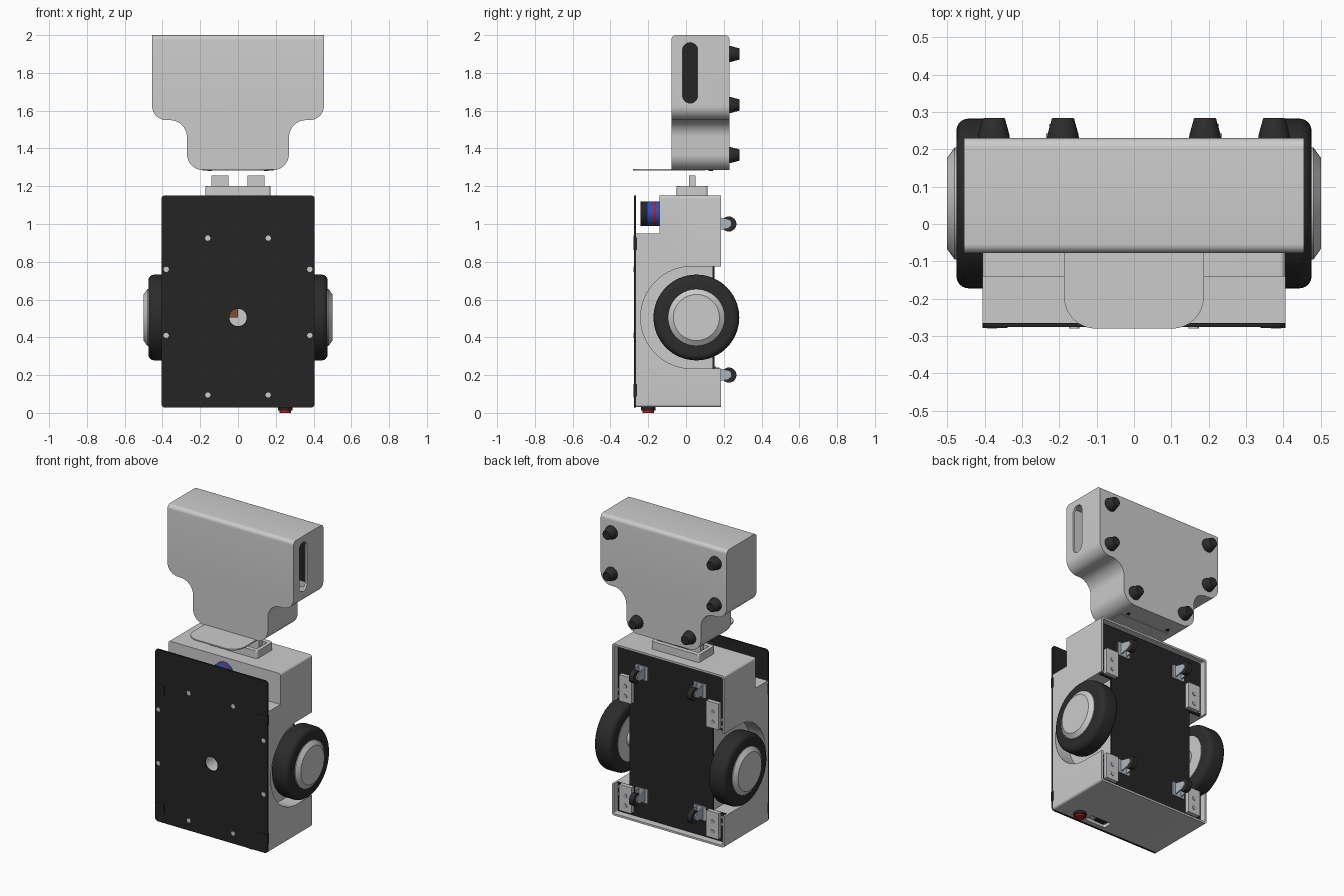
import bpy, bmesh
from math import sin, cos, pi, radians
from mathutils import Vector

if "Cube" in bpy.data.objects:
    bpy.data.objects.remove(bpy.data.objects["Cube"])


def material(name, rgb):
    m = bpy.data.materials.new(name)
    m.diffuse_color = (*rgb, 1)
    m.use_nodes = True
    m.node_tree.nodes["Principled BSDF"].inputs["Base Color"].default_value = m.diffuse_color
    return m


BLACK = material("black", (0.018, 0.018, 0.018))
RUBBER = material("rubber", (0.025, 0.025, 0.025))
BLUE = material("blue", (0.02, 0.08, 0.5))
RED = material("red", (0.5, 0.01, 0.01))
STEEL = material("steel", (0.42, 0.48, 0.54))
BROWN = material("brown", (0.22, 0.08, 0.03))


def finish(name, bm, mat):
    bmesh.ops.recalc_face_normals(bm, faces=bm.faces)
    me = bpy.data.meshes.new(name)
    bm.to_mesh(me)
    bm.free()
    ob = bpy.data.objects.new(name, me)
    bpy.context.collection.objects.link(ob)
    if mat:
        me.materials.append(mat)
    return ob


def prism(name, pts, axis, a, b, mat=None, bevel=None):
    """Extrude a 2D outline along an axis from a to b; bevel = (edge test, radius)."""
    put = {'x': lambda u, v, w: (w, u, v), 'y': lambda u, v, w: (u, w, v),
           'z': lambda u, v, w: (u, v, w)}[axis]
    bm = bmesh.new()
    lo, hi = ([bm.verts.new(put(u, v, w)) for u, v in pts] for w in (a, b))
    bm.faces.new(lo)
    bm.faces.new(hi)
    for i in range(len(pts)):
        j = (i + 1) % len(pts)
        bm.faces.new((lo[i], lo[j], hi[j], hi[i]))
    if bevel:
        edges = [e for e in bm.edges if bevel[0](*[v.co for v in e.verts])]
        bmesh.ops.bevel(bm, geom=edges, offset=bevel[1], segments=6, profile=0.5, affect='EDGES')
    return finish(name, bm, mat)


def fillet(corners, n=8):
    """Round right-angled corners given as (u, v, radius)."""
    out = []
    for i, (u, v, r) in enumerate(corners):
        p = Vector((u, v))
        if r == 0:
            out.append((u, v))
            continue
        d1 = (Vector(corners[i - 1][:2]) - p).normalized()
        d2 = (Vector(corners[(i + 1) % len(corners)][:2]) - p).normalized()
        c = p + r * (d1 + d2)
        for k in range(n + 1):
            t = pi / 2 * k / n
            out.append(tuple(c - r * (d2 * cos(t) + d1 * sin(t))))
    return out


def rect(u0, u1, v0, v1, r=0):
    return fillet([(u0, v0, r), (u1, v0, r), (u1, v1, r), (u0, v1, r)])


def box(name, x, y, z, mat=None):
    return prism(name, rect(*x, *y), 'z', *z, mat)


def lathe(name, profile, loc, axis, mat=None, seg=32):
    """Revolve (radius, height) points about an axis through loc, capped at both ends."""
    q = Vector(axis).to_track_quat('Z', 'Y')
    bm = bmesh.new()
    rings = [[bm.verts.new(Vector(loc) + q @ Vector((r * cos(2 * pi * k / seg), r * sin(2 * pi * k / seg), h)))
              for k in range(seg)] for r, h in profile]
    for r0, r1 in zip(rings, rings[1:]):
        for k in range(seg):
            j = (k + 1) % seg
            bm.faces.new((r0[k], r0[j], r1[j], r1[k]))
    bm.faces.new(rings[0])
    bm.faces.new(rings[-1])
    return finish(name, bm, mat)


def disc(name, loc, axis, r, h, mat=None, seg=32):
    return lathe(name, [(r, 0), (r, h)], loc, axis, mat, seg)


def cut(ob, *cutters):
    for c in cutters:
        m = ob.modifiers.new("cut", 'BOOLEAN')
        m.object, m.operation, m.solver = c, 'DIFFERENCE', 'EXACT'
        bpy.context.view_layer.objects.active = ob
        bpy.ops.object.modifier_apply(modifier=m.name)
        bpy.data.objects.remove(c)


# Charging dock: T-shaped hollow box with a slot in its right side
def dock_outline(o):
    w, n = 0.455 - o, 0.27 - o
    half = [(n, 1.285 + o, 0.085), (n, 1.55 + o, 0.09), (w, 1.55 + o, 0.075), (w, 2 - o, 0)]
    return fillet(half + [(-x, z, r) for x, z, r in reversed(half)])


top_edge = lambda p, q: min(p.z, q.z) > 1.99 and abs(p.y - q.y) < 1e-4
dock = prism("dock_housing", dock_outline(0), 'y', -0.078, 0.23, None, (top_edge, 0.025))
cut(dock, prism("cavity", dock_outline(0.015), 'y', -0.06, 0.215),
    prism("slot", rect(-0.018, 0.062, 1.64, 1.96, 0.0399), 'x', 0.42, 0.5))
box("dock_inner_back", (-0.43, 0.43), (0.205, 0.212), (1.6, 1.97), BLACK)
box("dock_inner_side", (-0.438, -0.43), (-0.05, 0.2), (1.6, 1.97), BLACK)
prism("dock_lip", fillet([(-0.187, -0.28, 0.085), (0.187, -0.28, 0.085), (0.187, 0.1, 0), (-0.187, 0.1, 0)]),
      'z', 1.282, 1.29)
for s in (-1, 1):
    disc("dock_pin", (s * 0.15, 0.13, 1.281), (0, 0, 1), 0.012, 0.01, BLACK, 16)
    for x, z in ((0.375, 1.9), (0.375, 1.63), (0.19, 1.365)):
        lathe("dock_foot", [(0.043, 0), (0.041, 0.012), (0.03, 0.052), (0.027, 0.055)],
              (s * x, 0.229, z), (0, 1, 0), RUBBER)

# Robot body with front step, recessed back, wheel wells and switch slot
body = prism("body", rect(-0.405, 0.405, 0.03, 1.15, 0.015), 'y', -0.265, 0.185)
arch = [(0.03 - 0.27 * sin(pi * k / 40), 0.505 + 0.27 * cos(pi * k / 40)) for k in range(41)]
arch += [(0.3, 0.235), (0.3, 0.775)]
cut(body, box("step", (-0.6, 0.6), (-0.4, -0.14), (0.95, 1.3)),
    prism("back_recess", rect(-0.392, 0.392, 0.043, 1.137, 0.01), 'y', 0.14, 0.3),
    prism("well_r", arch, 'x', 0.3, 0.6), prism("well_l", arch, 'x', -0.6, -0.3),
    disc("hole", (0, -0.1, 0.505), (0, -1, 0), 0.06, 0.3),
    prism("switch_slot", rect(0.03, 0.18, -0.235, -0.175, 0.01), 'z', -0.1, 0.05))
box("inner_board", (-0.06, 0), (-0.13, -0.12), (0.505, 0.565), BROWN)
box("switch", (0.05, 0.12), (-0.225, -0.185), (0.04, 0.055), BLACK)
disc("button_ring", (0.25, -0.2, 0.035), (0, 0, -1), 0.038, 0.023, BLACK)
disc("button", (0.25, -0.2, 0.03), (0, 0, -1), 0.031, 0.03, RED)

# Front panel with centre hole, sensors and screws
panel = prism("front_panel", rect(-0.405, 0.405, 0.028, 1.15, 0.02), 'y', -0.276, -0.2645, BLACK)
cut(panel, disc("hole", (0, -0.2, 0.505), (0, -1, 0), 0.046, 0.2))
for s in (-1, 1):
    for z in (0.12, 0.895):
        box("corner_sensor", (s * 0.372 - 0.034, s * 0.372 + 0.034), (-0.278, -0.26),
            (z - 0.033, z + 0.033), BLACK)
    for x, z in ((0.16, 0.925), (0.38, 0.76), (0.38, 0.41), (0.16, 0.095)):
        disc("panel_screw", (s * x, -0.274, z), (0, -1, 0), 0.014, 0.005, None, 16)

# Round sensor behind the front panel
for i, (y0, y1, m) in enumerate(((-0.24, -0.205, BLACK), (-0.205, -0.172, BLUE), (-0.172, -0.16, RED),
                                 (-0.16, -0.139, BLUE))):
    disc(f"sensor_ring_{i}", (0, y0, 1.055), (0, 1, 0), 0.065, y1 - y0, m)

# Connector on top of the body
frame = prism("connector_frame", rect(-0.173, 0.173, -0.05, 0.115, 0.015), 'z', 1.149, 1.2, None,
              (lambda p, q: min(p.z, q.z) > 1.19, 0.006))
cut(frame, box("opening", (-0.15, 0.15), (-0.02, 0.085), (1.165, 1.3)))
box("connector_floor", (-0.149, 0.149), (-0.019, 0.084), (1.16, 1.172), BLACK)
for s in (-1, 1):
    box("contact_prong", (s * 0.095 - 0.046, s * 0.095 + 0.046), (0.015, 0.05), (1.17, 1.258))

# Recessed back panel, notched around the wheels
half = [(0.385, 0.05), (0.385, 0.235), (0.3, 0.235), (0.3, 0.775), (0.385, 0.775), (0.385, 1.13)]
prism("back_panel", half + [(-x, z) for x, z in reversed(half)], 'y', 0.139, 0.152, BLACK)

for s in (-1, 1):
    # Drive wheels
    corner = [(0.195 + 0.032 * cos(t), 0.093 + 0.032 * sin(t)) for t in (pi / 12 * k for k in range(7))]
    inner = [(r, 0.125 - h) for r, h in reversed(corner)]
    lathe("tyre", [(0.145, 0)] + inner + corner + [(0.145, 0.125)], (s * 0.35, 0.055, 0.505),
          (s, 0, 0), RUBBER, 64)
    lathe("wheel_hub", [(0.15, 0), (0.15, 0.133), (0.122, 0.153), (0.12, 0.153)],
          (s * 0.347, 0.055, 0.505), (s, 0, 0), None, 64)
    disc("axle", (s * 0.29, 0.055, 0.505), (s, 0, 0), 0.06, 0.07)
    for zc, zb in ((1.0, 0.87), (0.2, 0.155)):
        # Casters
        x = s * 0.21
        disc("caster_wheel", (x - 0.016, 0.227, zc), (1, 0, 0), 0.04, 0.032, RUBBER)
        prism("caster_plate", rect(x - 0.045, x + 0.045, zc - 0.045, zc + 0.045, 0.006), 'y', 0.15, 0.16, STEEL)
        for d in (-1, 1):
            cheek = [(0.158, zc + 0.04), (0.158, zc - 0.035), (0.222, zc - 0.024), (0.242, zc - 0.008),
                     (0.242, zc + 0.012), (0.228, zc + 0.024)]
            prism("caster_fork", cheek, 'x', x + d * 0.018, x + d * 0.025, STEEL)
        # Mounting brackets with screw heads
        bx = s * 0.315
        prism("bracket", rect(bx - 0.045, bx + 0.045, zb - 0.085, zb + 0.085, 0.004), 'y', 0.15, 0.178)
        for dz in (-0.045, 0.02):
            disc("bracket_screw", (bx, 0.177, zb + dz), (0, 1, 0), 0.014, 0.005, STEEL, 16)
    for z in (0.21, 0.8):
        for dz in (-0.0, 0.045):
            disc("back_screw", (s * 0.372, 0.151, z + dz * (1 if z > 0.5 else -1)), (0, 1, 0), 0.01, 0.005, None, 16)

# Smooth round surfaces, keep hard edges
bpy.ops.object.select_all(action='SELECT')
bpy.context.view_layer.objects.active = body
bpy.ops.object.shade_smooth_by_angle(angle=radians(30))
